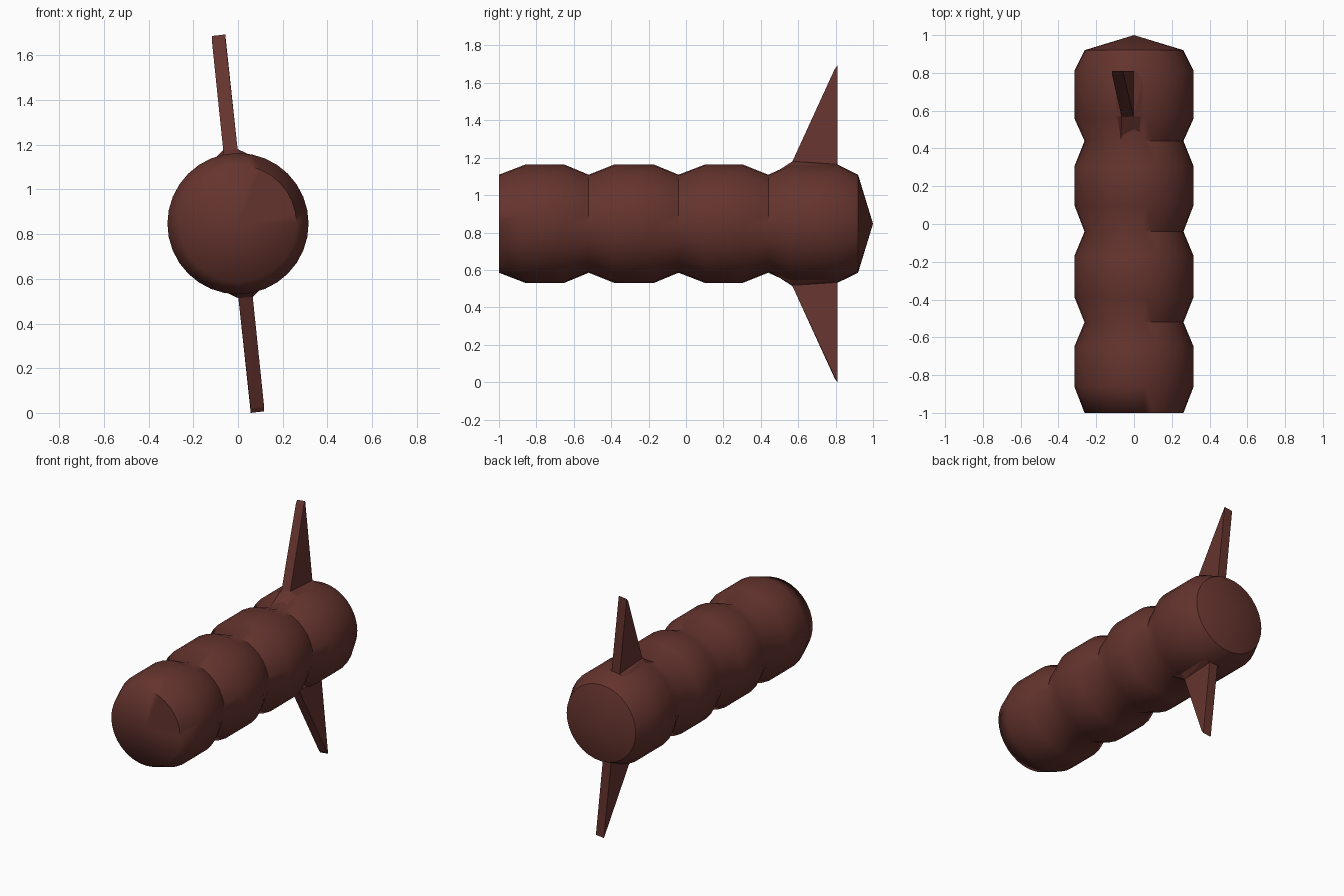
import bpy, bmesh, math

if "Cube" in bpy.data.objects:
    bpy.data.objects.remove(bpy.data.objects["Cube"])

CZ = 0.847      # height of the body axis
SIDES = 32

mat = bpy.data.materials.new("dark_red_brown")
mat.diffuse_color = (0.13, 0.034, 0.027, 1)
mat.use_nodes = True
mat.node_tree.nodes["Principled BSDF"].inputs["Base Color"].default_value = mat.diffuse_color


def finish(bm, name, smooth):
    bmesh.ops.recalc_face_normals(bm, faces=bm.faces)
    for f in bm.faces:
        f.smooth = smooth
    me = bpy.data.meshes.new(name)
    bm.to_mesh(me)
    bm.free()
    me.materials.append(mat)
    ob = bpy.data.objects.new(name, me)
    bpy.context.collection.objects.link(ob)
    ob.location.z = CZ
    return ob


# Segmented body: profile of (y, radius) turned about the y axis
R, G = 0.316, 0.262
profile = [(-1, G), (-0.86, R), (-0.65, R), (-0.52, G), (-0.385, R), (-0.17, R),
           (-0.04, G), (0.10, R), (0.305, R), (0.44, G), (0.56, R), (0.81, R),
           (0.92, G)]
bm = bmesh.new()
rings = []
for y, r in profile:
    rings.append([bm.verts.new((r * math.cos(2 * math.pi * i / SIDES), y,
                                r * math.sin(2 * math.pi * i / SIDES)))
                  for i in range(SIDES)])
front = bm.verts.new((0, -1, 0))
back = bm.verts.new((0, 1, 0))
for i in range(SIDES):
    j = (i + 1) % SIDES
    for a, b in zip(rings, rings[1:]):
        bm.faces.new((a[i], a[j], b[j], b[i]))
    bm.faces.new((front, rings[0][j], rings[0][i]))
    bm.faces.new((back, rings[-1][i], rings[-1][j]))

# Creases: whole rear rim, and one quarter of the front rim and each groove
for k in (0, 3, 6, 9, len(rings) - 1):
    for i in range(SIDES):
        if k == len(rings) - 1 or i < 7:
            e = bm.edges.get((rings[k][i], rings[k][(i + 1) % SIDES]))
            e.smooth = False
finish(bm, "body", True)


# Fins: leaning wedge plates with a small flared root, repeated half a turn round
def hull(points, name, s):
    bm = bmesh.new()
    for x, y, z in points:
        bm.verts.new((s * x, y, s * z))
    bmesh.ops.convex_hull(bm, input=bm.verts)
    return finish(bm, name, False)


fin = [(-0.06, 0.54, 0.27), (0.003, 0.54, 0.27),
       (-0.065, 0.57, 0.332), (-0.002, 0.57, 0.335),
       (-0.117, 0.795, 0.82), (-0.057, 0.795, 0.827),
       (-0.117, 0.81, 0.84), (-0.057, 0.81, 0.847),
       (-0.06, 0.81, 0.27), (0.003, 0.81, 0.27)]
root = [(-0.07, 0.44, 0.25), (0.05, 0.44, 0.25),
        (-0.065, 0.57, 0.33), (-0.002, 0.57, 0.334),
        (-0.10, 0.57, 0.295), (0.06, 0.57, 0.305),
        (-0.10, 0.81, 0.295), (0.06, 0.81, 0.305),
        (-0.065, 0.81, 0.314), (0.0, 0.81, 0.318)]
for side, s in (("upper", 1), ("lower", -1)):
    hull(fin, side + "_fin", s)
    hull(root, side + "_fin_root", s)
